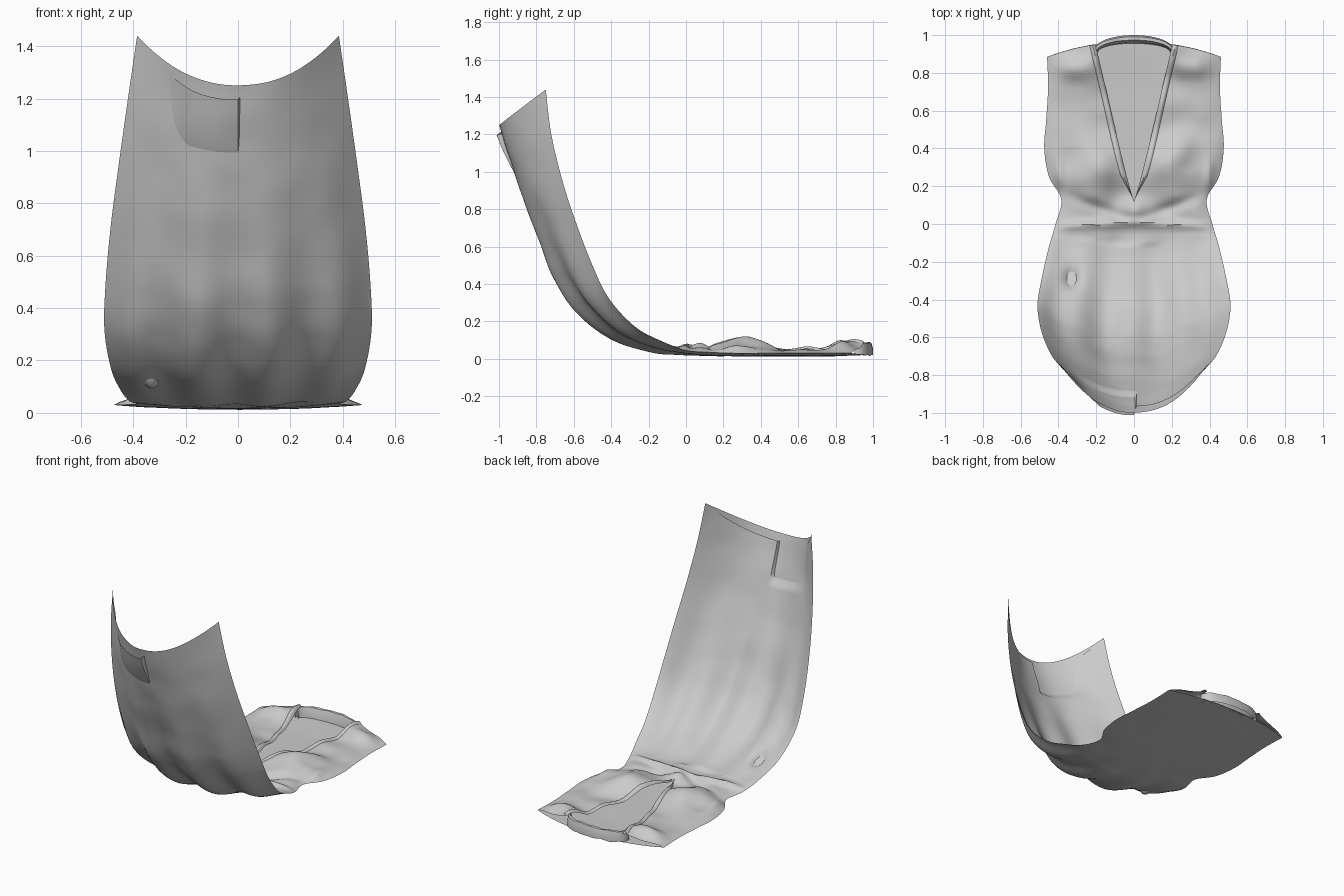
import bpy, bmesh, math
from mathutils import Vector, noise

if "Cube" in bpy.data.objects:
    bpy.data.objects.remove(bpy.data.objects["Cube"])

# Rows from hem to shoulder: half width, side y, side z, centre y, centre z, gap between layers
KEYS = [
    (.385, -.75, 1.44, -1.0, 1.25, .02), (.42, -.72, 1.20, -.93, 1.03, .02),
    (.455, -.66, .95, -.86, .82, .02), (.485, -.585, .72, -.78, .62, .025),
    (.505, -.50, .50, -.70, .43, .03), (.51, -.41, .32, -.585, .265, .03),
    (.485, -.27, .17, -.42, .125, .03), (.45, -.12, .09, -.20, .045, .025),
    (.415, 0, .045, -.02, .022, .03), (.385, .13, .035, .13, .015, .035),
    (.45, .25, .03, .25, .013, .045), (.475, .40, .03, .40, .013, .045),
    (.465, .55, .03, .55, .013, .03), (.455, .72, .03, .73, .013, .03),
    (.46, .885, .03, .965, .02, .03)]
LAST = len(KEYS) - 1


def row(t):
    """Smooth interpolation through the key rows."""
    i = min(int(t), LAST - 1)
    f = t - i
    a, b, c, d = (KEYS[max(0, min(LAST, i + k))] for k in (-1, 0, 1, 2))
    return [q + .5 * f * (r - p + f * (2 * p - 5 * q + 4 * r - s + f * (3 * (q - r) + s - p)))
            for p, q, r, s in zip(a, b, c, d)]


def bump(x, y, cx, cy, rx, ry):
    return math.exp(-((x - cx) / rx) ** 2 - ((y - cy) / ry) ** 2)


def base(t, u):
    w, ye, ze, yc, zc, gap = row(t)
    a = abs(u) ** 2.2
    return Vector((w * u, yc + (ye - yc) * a, zc + (ze - zc) * a)), gap


def inward(t):
    """Direction from the back layer towards the front layer."""
    e = .05
    d = base(min(LAST, t + e), 0)[0] - base(max(0, t - e), 0)[0]
    return Vector((0, -d.z, d.y)).normalized()


def back_point(t, u):
    p, _ = base(t, u)
    edge = 1 - abs(u) ** 6
    # long soft skirt folds, fading towards the hem and the waist
    fold = max(0, 1 - abs(t - 5) / 3.5)
    d = fold * .022 * math.cos(u * 11.5 + .3) * edge
    d += .006 * edge * noise.noise(p * 6) * (1 if t < 7.5 else .3)
    return p + inward(t) * d


def front_point(t, u):
    p = back_point(t, u)
    gap = base(t, u)[1]
    x, y = p.x, p.y
    h = gap
    if t < 7.5:
        # front layer slipping through the back layer near the hem and the low left side
        if -.8 < u <= 0:
            h -= .055 * max(0, 1 - t / 1.35) ** .5 * min(1, (u + .8) / .35)
        h -= .05 * bump(x, y, -.33, -.29, .035, .05)
    else:
        ax = abs(x)
        h += .06 * bump(ax, y, .2, .28, .11, .12)             # bust
        h += .05 * bump(ax, y, .33, .83, .13, .06)            # shoulder fold
        h += .03 * bump(ax, y, .2, .92, .06, .08)
        h += .03 * bump(ax, y, .40, .24, .025, .09)           # side tuck
        h += .025 * bump(x, y, 0, .07, .05, .05)              # waist knot
        h -= .02 * bump(ax, y - .35 * ax, .2, .02, .14, .03)  # gathered creases
        h += .022 * bump(0, y + .05 * ax, 0, .005, 1, .022)   # waist seam ridge
        h += .025 * noise.noise(Vector((x * 6, y * 7, 3)))
        h = max(h, .008)
    return p + inward(t) * h * (1 - abs(u) ** 6)


def neck(t):
    """Half width of the neckline opening as a share of the body width."""
    y = base(t, 0)[0].y
    return 0 if y < .12 else (.2 * ((y - .12) / .83) ** .9) / row(t)[0]


def sheet(bm, rows, cols, fn, flip=False):
    g = [[bm.verts.new(fn(i / rows, j / cols)) for j in range(cols + 1)] for i in range(rows + 1)]
    for i in range(rows):
        for j in range(cols):
            q = [g[i][j], g[i][j + 1], g[i + 1][j + 1], g[i + 1][j]]
            bm.faces.new(q[::-1] if flip else q)


def finish(bm, name):
    bmesh.ops.remove_doubles(bm, verts=bm.verts, dist=.0004)
    me = bpy.data.meshes.new(name)
    bm.to_mesh(me)
    bm.free()
    ob = bpy.data.objects.new(name, me)
    bpy.context.collection.objects.link(ob)
    bpy.ops.object.select_all(action='DESELECT')
    ob.select_set(True)
    bpy.context.view_layer.objects.active = ob
    bpy.ops.object.shade_smooth_by_angle(angle=math.radians(50))
    return ob


# back layer of the dress
bm = bmesh.new()
sheet(bm, 120, 60, lambda a, b: back_point(a * LAST, 2 * b - 1), flip=True)
finish(bm, "dress_back")

# front layer: two halves meeting below the neckline, with a slightly shorter hem
bm = bmesh.new()
for side in (-1, 1):
    def half(a, b, side=side):
        start = .28 * (1 - b ** 4)
        t = start + a * (LAST - start)
        n = neck(t)
        return front_point(t, side * (n + (1 - n) * b))
    sheet(bm, 150, 32, half, flip=side < 0)
finish(bm, "dress_front")

# rolled collar around the back of the neck
PROFILE = [(1.0, .02), (1.0, .055), (.96, .085), (.88, .085), (.82, .05), (.80, .02)]


def collar_point(a, b):
    r, z = PROFILE[round(a * 5)]
    ang = math.pi * b
    z += .008 * noise.noise(Vector((b * 9, a * 2, 1)))
    s = math.sin(ang) ** .8 if 0 < b < 1 else 0
    return Vector((.215 * math.cos(ang) * (.5 + .5 * r), .90 + .1 * s * (1 - (1 - r) * 2.2), z))


bm = bmesh.new()
sheet(bm, 5, 36, collar_point)
finish(bm, "collar")

# narrow turned edges along the neckline
bm = bmesh.new()
for side in (-1, 1):
    def edge(a, b, side=side):
        t = 9.05 + a * (LAST - 9.05)
        n = neck(t)
        p = front_point(t, side * (n + .07 * b * min(1, a * 5)))
        p.z += .012 * math.sin(math.pi * b)
        return p
    sheet(bm, 50, 4, edge, flip=side < 0)
finish(bm, "neckline_trim")
